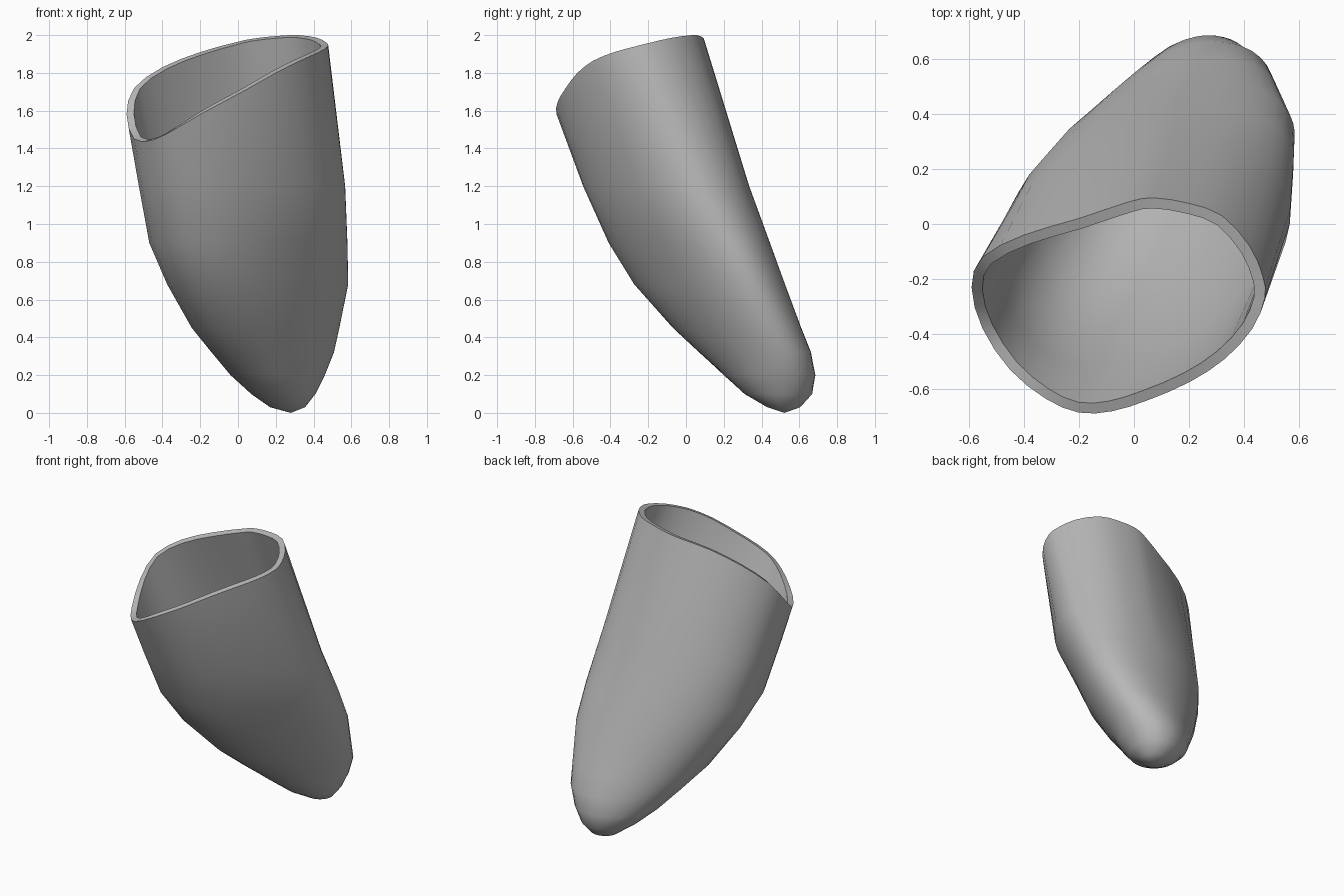
import bpy, bmesh, math
from mathutils import Vector

if "Cube" in bpy.data.objects:
    bpy.data.objects.remove(bpy.data.objects["Cube"])

# Rim outline, clockwise seen from above
RIM = [(-.59, -.23, 1.58), (-.55, -.12, 1.72), (-.40, -.04, 1.83), (-.20, .02, 1.91),
       (-.02, .08, 1.96), (.07, .095, 1.98), (.20, .075, 1.995), (.32, .03, 2.0),
       (.42, -.08, 1.985), (.468, -.19, 1.96), (.475, -.27, 1.94), (.43, -.38, 1.91),
       (.33, -.49, 1.865), (.20, -.575, 1.80), (.05, -.64, 1.715), (-.08, -.68, 1.645),
       (-.20, -.685, 1.58), (-.32, -.635, 1.51), (-.45, -.53, 1.445), (-.55, -.38, 1.45)]

# Body sections: height, x min, x max, y min, y max, diagonal lean, extra lean at front right
SECTIONS = [(1.2, -.525, .568, -.545, .335, .25, .1),
            (.9, -.47, .58, -.41, .445, .35, .15),
            (.68, -.375, .584, -.275, .525, .37, .17),
            (.45, -.245, .537, -.07, .61, .38, .1),
            (.32, -.14, .508, .07, .662, .36, .06),
            (.2, -.04, .46, .2, .685, .25, 0),
            (.1, .07, .41, .31, .668, .12, 0),
            (.03, .17, .355, .43, .605, 0, 0)]
TIP = (.28, .52, 0)
THICKNESS = .04


def smooth_loop(points):
    """Closed curve through the points, with one extra point per span."""
    p = [Vector(q) for q in points]
    n = len(p)
    out = []
    for i in range(n):
        a, b, c, d = p[i - 1], p[i], p[(i + 1) % n], p[(i + 2) % n]
        out += [b, (9 * (b + c) - a - d) / 16]
    return out


def oval(section, angles):
    """Oval filling the given box, skewed so its long axis runs diagonally."""
    z, x0, x1, y0, y1, lean, extra = section
    out = []
    for t in angles:
        skew = math.asin(lean + extra * math.cos(t + math.pi / 4))
        out.append(((x0 + x1) / 2 + (x1 - x0) / 2 * math.cos(t),
                    (y0 + y1) / 2 + (y1 - y0) / 2 * math.sin(t + skew), z))
    return out


# Loft the outer skin from the rim to the rounded tip
rim = smooth_loop(RIM)
angles = [math.atan2((p.y + .29) / .39, (p.x + .057) / .533) for p in rim]
rings = [rim] + [oval(s, angles) for s in SECTIONS]
bm = bmesh.new()
loops = [[bm.verts.new(p) for p in ring] for ring in rings]
n = len(rim)
for upper, lower in zip(loops, loops[1:]):
    for j in range(n):
        k = (j + 1) % n
        bm.faces.new((upper[j], upper[k], lower[k], lower[j]))
tip = bm.verts.new(TIP)
for j in range(n):
    bm.faces.new((loops[-1][j], loops[-1][(j + 1) % n], tip))

mesh = bpy.data.meshes.new("tapered_shell")
bm.to_mesh(mesh)
bm.free()
shell = bpy.data.objects.new("tapered_shell", mesh)
bpy.context.collection.objects.link(shell)
bpy.context.view_layer.objects.active = shell
shell.select_set(True)

# Hollow wall
wall = shell.modifiers.new("wall", 'SOLIDIFY')
wall.thickness = THICKNESS
wall.offset = -1
bpy.ops.object.modifier_apply(modifier=wall.name)
bpy.ops.object.shade_smooth_by_angle(angle=math.radians(40))

# Single plain colour
grey = bpy.data.materials.new("plain_grey")
grey.diffuse_color = (.48, .48, .48, 1)
grey.use_nodes = True
grey.node_tree.nodes["Principled BSDF"].inputs["Base Color"].default_value = grey.diffuse_color
mesh.materials.append(grey)
